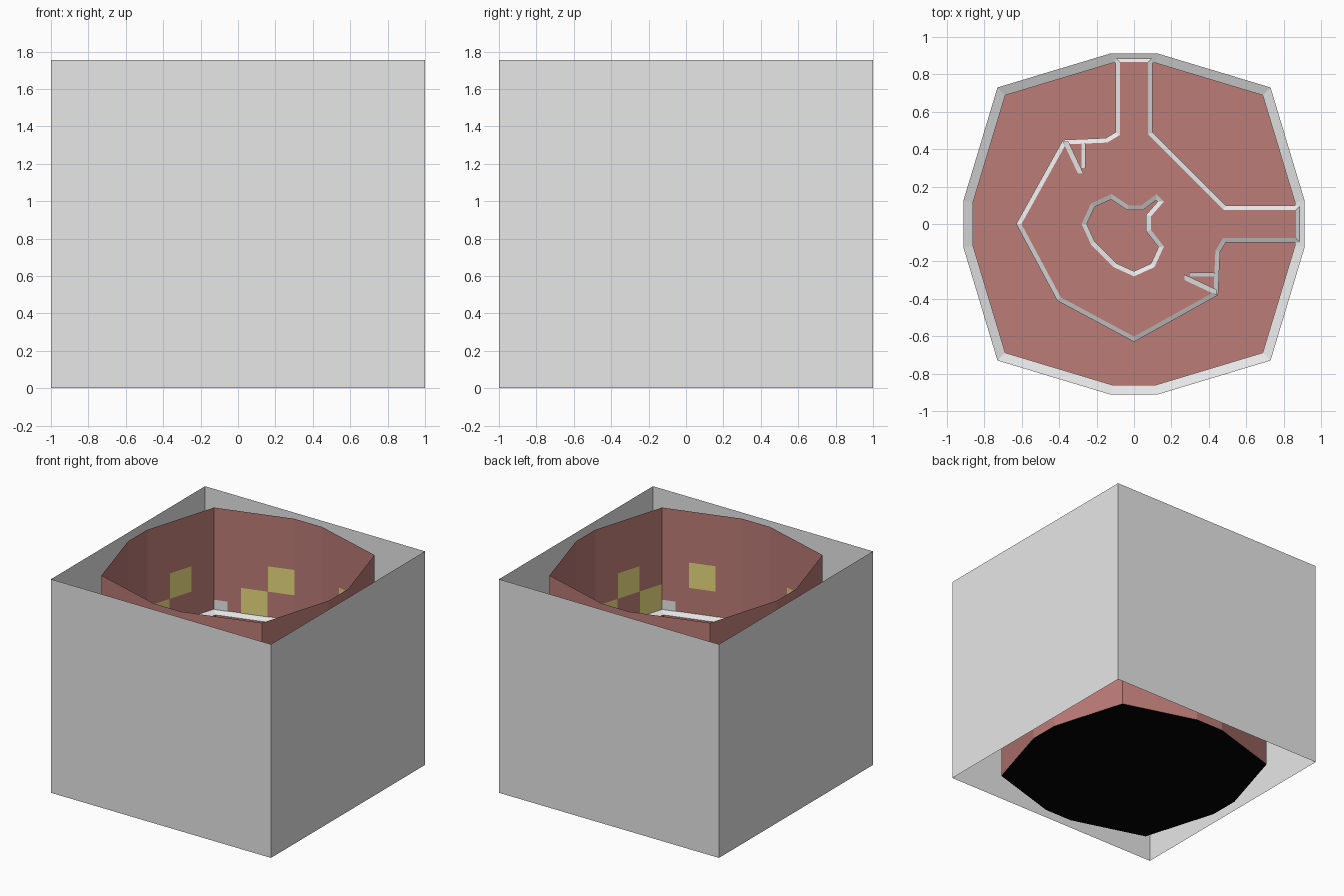
import bpy, bmesh
from mathutils import Vector

if "Cube" in bpy.data.objects:
    bpy.data.objects.remove(bpy.data.objects["Cube"])


def material(name, rgb):
    m = bpy.data.materials.new(name)
    m.diffuse_color = (*rgb, 1)
    m.use_nodes = True
    m.node_tree.nodes["Principled BSDF"].inputs["Base Color"].default_value = m.diffuse_color
    return m


GREY = material("grey stone", (0.8, 0.8, 0.8))
BROWN = material("red brown brick", (0.5, 0.2, 0.185))
YELLOW = material("yellow window", (0.88, 0.76, 0.22))
BLACK = material("black underside", (0.001, 0.001, 0.001))

TOP, LEDGE, PIT = 1.755, 0.92, 0.012


def finish(name, bm, mat):
    me = bpy.data.meshes.new(name)
    bm.to_mesh(me)
    bm.free()
    me.materials.append(mat)
    ob = bpy.data.objects.new(name, me)
    bpy.context.collection.objects.link(ob)
    return ob


def strip(name, a, za, b, zb, mat):
    """Closed band of quads between two matching outlines."""
    bm = bmesh.new()
    lo = [bm.verts.new((x, y, za)) for x, y in a]
    hi = [bm.verts.new((x, y, zb)) for x, y in b]
    n = len(a)
    for i in range(n):
        j = (i + 1) % n
        bm.faces.new((lo[i], lo[j], hi[j], hi[i]))
    return finish(name, bm, mat)


def sheet(name, loops, z, mat, up=True):
    """Flat surface bounded by an outline and optional holes."""
    bm = bmesh.new()
    edges = []
    for loop in loops:
        vs = [bm.verts.new((x, y, z)) for x, y in loop]
        edges += [bm.edges.new((vs[i - 1], vs[i])) for i in range(len(vs))]
    bmesh.ops.triangle_fill(bm, edges=edges, use_beauty=True,
                            normal=(0, 0, 1 if up else -1))
    for f in bm.faces:
        f.normal_update()
        if (f.normal.z > 0) != up:
            f.normal_flip()
    return finish(name, bm, mat)


def quads(name, faces, mat):
    bm = bmesh.new()
    for f in faces:
        bm.faces.new([bm.verts.new(p) for p in f])
    return finish(name, bm, mat)


def inset(loop, d):
    """Mitred inward offset of a counter-clockwise outline."""
    out, n = [], len(loop)
    for i in range(n):
        p, q, r = (Vector(loop[k % n]) for k in (i - 1, i, i + 1))
        u, v = (q - p).normalized(), (r - q).normalized()
        nu, nv = Vector((-u.y, u.x)), Vector((-v.y, v.x))
        m = (nu + nv) / max(0.4, 1 + nu.dot(nv))
        out.append(tuple(q + m * d))
    return out


# outer square casing, open above and below
square = [(-1, -1), (1, -1), (1, 1), (-1, 1)]
strip("outer_casing", square, 0, square, TOP, GREY)

# twelve-sided tower shell
ring = []
x, y = Vector((1, 0)), Vector((0, 1))
for _ in range(4):
    ring += [tuple(x * a + y * b) for a, b in ((0.912, -0.125), (0.912, 0.125), (0.73, 0.73))]
    x, y = y, -x
strip("tower_shell", ring, 0, ring, TOP, BROWN)
sheet("tower_underside", [ring], 0, BLACK, up=False)
sheet("pit_floor", [ring], PIT, BROWN)

# sloped ledge around the wall and the pit side below it
ledge = inset(ring, 0.052)
strip("wall_ledge", ring, LEDGE, ledge, LEDGE - 0.02, GREY)
strip("ledge_side", ledge, PIT, ledge, LEDGE - 0.02, BROWN)

# central platform with two bridges and a central pit
platform = [(0.1, 0.89), (-0.1, 0.89), (-0.1, 0.49), (-0.15, 0.46), (-0.38, 0.45),
            (-0.63, 0), (-0.41, -0.41), (0, -0.63), (0.45, -0.38), (0.46, -0.15),
            (0.49, -0.1), (0.89, -0.1), (0.89, 0.1), (0.49, 0.1), (0.1, 0.49)]
well = [(0.16, 0.12), (0.12, 0.16), (0.04, 0.1), (-0.03, 0.1), (-0.12, 0.16),
        (-0.23, 0.11), (-0.28, 0), (-0.23, -0.11), (-0.11, -0.23), (0, -0.28),
        (0.11, -0.23), (0.16, -0.12), (0.09, -0.03), (0.09, 0.04)]
deck = inset(platform, 0.025)
well_in = inset(well, 0.025)
sheet("platform_deck", [deck, well], LEDGE, BROWN)
strip("platform_trim", platform, LEDGE - 0.012, deck, LEDGE, GREY)
strip("platform_side", platform, PIT, platform, LEDGE - 0.012, BROWN)
strip("well_trim", well, LEDGE, well_in, LEDGE - 0.012, GREY)
strip("well_side", well_in, PIT, well_in, LEDGE - 0.012, BROWN)

# narrow trims by the two platform corners, mirrored across the diagonal
trims = []
for (ax, ay), (bx, by), w in (((-0.38, 0.44), (-0.3, 0.27), 0.03),
                              ((-0.28, 0.43), (-0.28, 0.3), 0.02)):
    z = LEDGE + 0.004
    f = [(ax, ay, z), (bx, by, z), (bx + w, by, z + 0.005), (ax + w, ay, z + 0.005)]
    trims += [f, [(q, p, h) for p, q, h in reversed(f)]]
quads("corner_trims", trims, GREY)


def wall_panel(a, b, t0, t1, z0, z1, off=0.004):
    """Plate lying just inside the wall that runs from a to b."""
    a, b = Vector(a), Vector(b)
    pts = []
    for t in (t0, t1):
        p = a.lerp(b, t)
        n = Vector((-(b - a).y, (b - a).x)).normalized()
        if n.dot(p) > 0:
            n = -n
        pts.append(p + n * off)
    p, q = pts
    return [(p.x, p.y, z0), (q.x, q.y, z0), (q.x, q.y, z1), (p.x, p.y, z1)]


# square windows in a staggered pattern: corner signs, runs along x?, column, row
windows = [(-1, 1, True, 1, 0), (-1, 1, True, 2, 1), (-1, 1, False, 1, 1),
           (-1, 1, False, 2, 0), (1, -1, True, 1, 1), (1, -1, False, 1, 1),
           (1, -1, False, 0, 0), (1, -1, False, 2, 0), (1, 1, True, 1, 1),
           (1, 1, False, 1, 1), (-1, -1, True, 1, 1), (-1, -1, False, 1, 1)]
panes = []
for sx, sy, along_x, col, row in windows:
    a = (0.73 * sx, 0.73 * sy)
    b = (0.125 * sx, 0.912 * sy) if along_x else (0.912 * sx, 0.125 * sy)
    z = LEDGE + 0.208 * row
    panes.append(wall_panel(a, b, col / 3 + 0.005, (col + 1) / 3, z, z + 0.208))
quads("windows", panes, YELLOW)

# doors at the ends of the bridges
quads("doors", [wall_panel((-0.125, 0.912), (0.125, 0.912), 0, 1, LEDGE, 1.195),
                wall_panel((0.912, -0.125), (0.912, 0.125), 0, 1, LEDGE, 1.195)], BROWN)

# small stone patches low in two corners
patches = []
for s in (-1, 1):
    a = (0.73 * s, -0.73 * s)
    patches.append(wall_panel(a, (0.125 * s, -0.912 * s), 0, 0.17, LEDGE, LEDGE + 0.08))
quads("corner_patches", patches, GREY)
